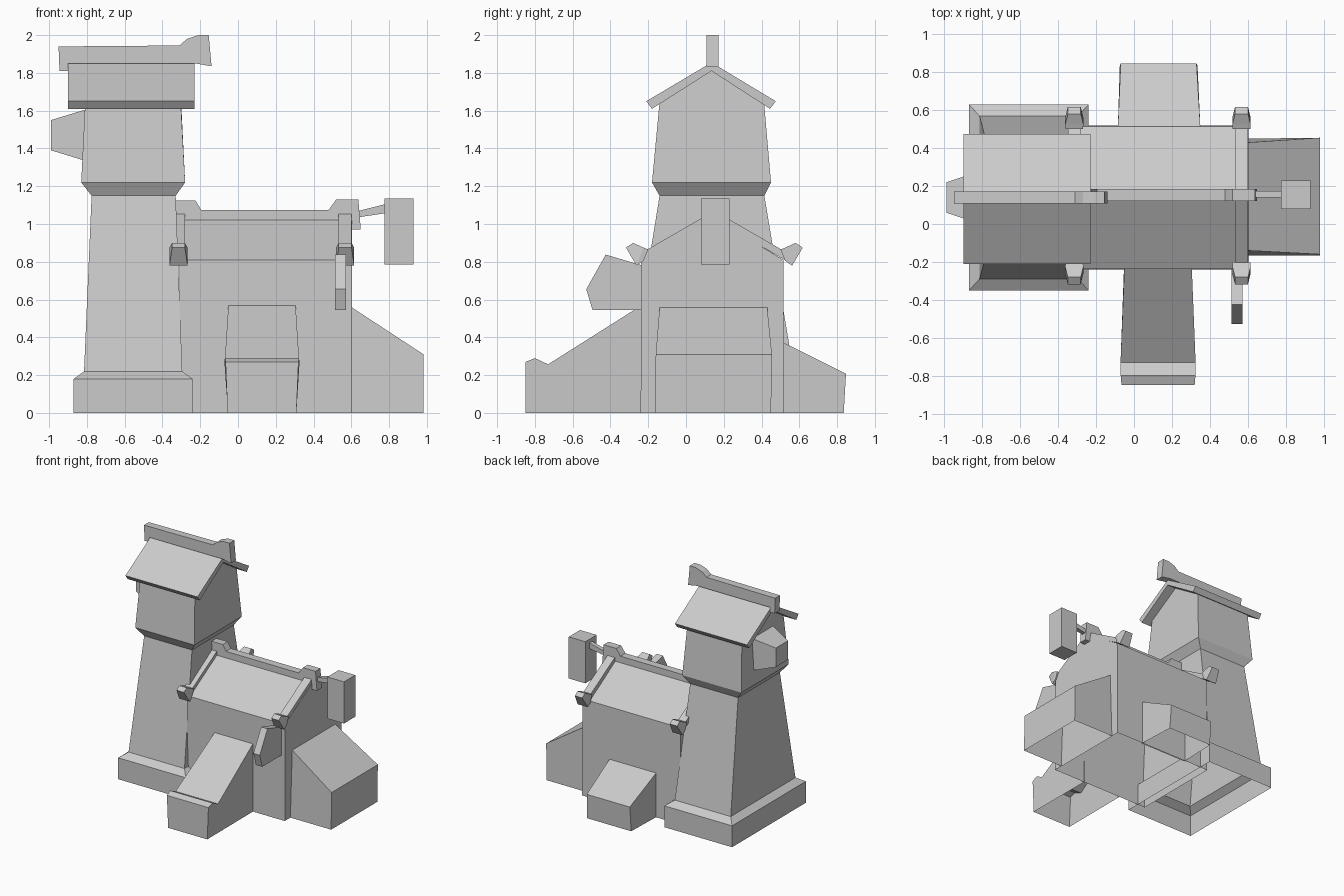
import bpy, bmesh, math


def loft(name, rings, cap0=True, cap1=True, extra=None):
    """Skin matching rings of 3D points; faces lying on the ground stay open."""
    bm = bmesh.new()
    vs = [[bm.verts.new(p) for p in r] for r in rings]
    n = len(rings[0])
    for a, b in zip(vs, vs[1:]):
        for i in range(n):
            j = (i + 1) % n
            bm.faces.new((a[i], a[j], b[j], b[i]))
    if cap0:
        bm.faces.new(vs[0][::-1])
    if cap1:
        bm.faces.new(vs[-1])
    if extra:
        extra(bm, vs)
    bmesh.ops.recalc_face_normals(bm, faces=bm.faces)
    ground = [f for f in bm.faces if all(v.co.z < 0.001 for v in f.verts)]
    bmesh.ops.delete(bm, geom=ground, context='FACES_ONLY')
    bmesh.ops.dissolve_limit(bm, angle_limit=math.radians(1.5),
                             verts=bm.verts, edges=bm.edges)
    me = bpy.data.meshes.new(name)
    bm.to_mesh(me)
    bm.free()
    ob = bpy.data.objects.new(name, me)
    bpy.context.collection.objects.link(ob)
    return ob


def prism_x(name, pts, x0, x1):
    return loft(name, [[(x, y, z) for y, z in pts] for x in (x0, x1)])


def prism_y(name, pts, y0, y1):
    return loft(name, [[(x, y, z) for x, z in pts] for y in (y0, y1)])


def rect_z(x0, x1, y0, y1, z):
    return [(x0, y0, z), (x1, y0, z), (x1, y1, z), (x0, y1, z)]


def rect_x(x, y0, y1, z0, z1):
    return [(x, y0, z0), (x, y1, z0), (x, y1, z1), (x, y0, z1)]


# Tower: stepped base, tapered shaft, flared upper room with gable ends
def tower_gable(bm, vs):
    a, b, c, d = vs[-1]
    l = bm.verts.new((-0.80, 0.137, 1.825))
    r = bm.verts.new((-0.31, 0.137, 1.825))
    for f in ((b, c, r), (d, a, l), (a, b, r, l), (c, d, l, r)):
        bm.faces.new(f)


loft("tower", [rect_z(-0.87, -0.24, -0.35, 0.63, 0),
               rect_z(-0.87, -0.24, -0.35, 0.63, 0.18),
               rect_z(-0.815, -0.295, -0.29, 0.57, 0.22),
               rect_z(-0.775, -0.33, -0.14, 0.415, 1.15),
               rect_z(-0.83, -0.28, -0.18, 0.45, 1.22),
               rect_z(-0.809, -0.303, -0.14, 0.413, 1.645)],
     cap1=False, extra=tower_gable)
prism_x("tower_roof", [(-0.21, 1.65), (0.135, 1.855), (0.475, 1.65),
                       (0.445, 1.61), (0.135, 1.81), (-0.18, 1.61)], -0.90, -0.23)
prism_y("tower_ridge_beam", [(-0.95, 1.94), (-0.31, 1.945), (-0.27, 1.98), (-0.21, 2.0),
                             (-0.155, 2.0), (-0.14, 1.835), (-0.225, 1.85),
                             (-0.90, 1.85), (-0.90, 1.81), (-0.945, 1.81)], 0.108, 0.172)
loft("tower_bay", [rect_x(-0.99, 0.06, 0.22, 1.39, 1.55),
                   rect_x(-0.81, 0.00, 0.28, 1.335, 1.605)])

# House body with pitched roof
RY = 0.147
prism_x("house", [(-0.24, 0), (-0.237, 0.81), (RY, 1.035), (0.515, 0.81), (0.52, 0)],
        -0.31, 0.603)
prism_y("house_ridge_beam", [(-0.33, 1.125), (-0.225, 1.125), (-0.195, 1.075), (0.48, 1.075),
                             (0.52, 1.13), (0.637, 1.13), (0.65, 0.97), (0.605, 0.97),
                             (0.60, 1.02), (-0.33, 1.02)], 0.12, 0.185)

# Verge boards with upturned ends, mirrored front and back
for side, cx in (("left", -0.315), ("right", 0.567)):
    prism_x("verge_" + side, [(-0.205, 0.865), (0.15, 1.07), (0.505, 0.865),
                              (0.54, 0.80), (0.15, 1.025), (-0.24, 0.80)],
            cx - 0.034, cx + 0.034)
    for end, s in (("front", 1), ("back", -1)):
        rings = []
        for (yt, zt), (yb, zb), w in (((-0.20, 0.865), (-0.225, 0.805), 0.046),
                                      ((-0.225, 0.875), (-0.262, 0.78), 0.048),
                                      ((-0.28, 0.90), (-0.318, 0.875), 0.034)):
            yt, yb = (0.15 + s * (y - 0.15) for y in (yt, yb))
            rings.append([(cx - w, yt, zt), (cx + w, yt, zt),
                          (cx + w, yb, zb), (cx - w, yb, zb)])
        loft(f"verge_end_{side}_{end}", rings)

# Hanging sign and its arm
loft("sign_arm", [rect_x(0.60, 0.14, 0.175, 1.03, 1.06),
                  rect_x(0.80, 0.14, 0.175, 1.06, 1.11)])
loft("sign", [rect_x(0.775, 0.08, 0.23, 0.785, 1.135),
              rect_x(0.93, 0.08, 0.23, 0.785, 1.135)])

# Bracket plate on the front wall
prism_x("front_bracket", [(-0.23, 0.78), (-0.425, 0.838), (-0.528, 0.655),
                          (-0.495, 0.545), (-0.23, 0.545)], 0.513, 0.572)

# Side and back annexes
loft("right_annex", [
    [(0.60, -0.165, 0), (0.60, 0.45, 0), (0.60, 0.43, 0.56), (0.60, -0.14, 0.56)],
    [(0.982, -0.165, 0), (0.982, 0.45, 0), (0.982, 0.455, 0.31), (0.982, -0.16, 0.31)]])
loft("back_annex", [
    [(-0.085, 0.51, 0), (0.35, 0.51, 0), (0.35, 0.51, 0.375), (-0.085, 0.51, 0.375)],
    [(-0.075, 0.835, 0), (0.335, 0.835, 0), (0.33, 0.847, 0.207), (-0.07, 0.847, 0.207)]])

# Front annex: long sloped roof with a raised lip at its foot
front = [(-0.235, 0, 0.18), (-0.85, 0, 0.182), (-0.85, 0.27, 0.193),
         (-0.80, 0.29, 0.197), (-0.73, 0.257, 0.198), (-0.235, 0.57, 0.178)]
loft("front_annex", [[(0.127 + s * w, y, z) for y, z, w in front] for s in (-1, 1)])
